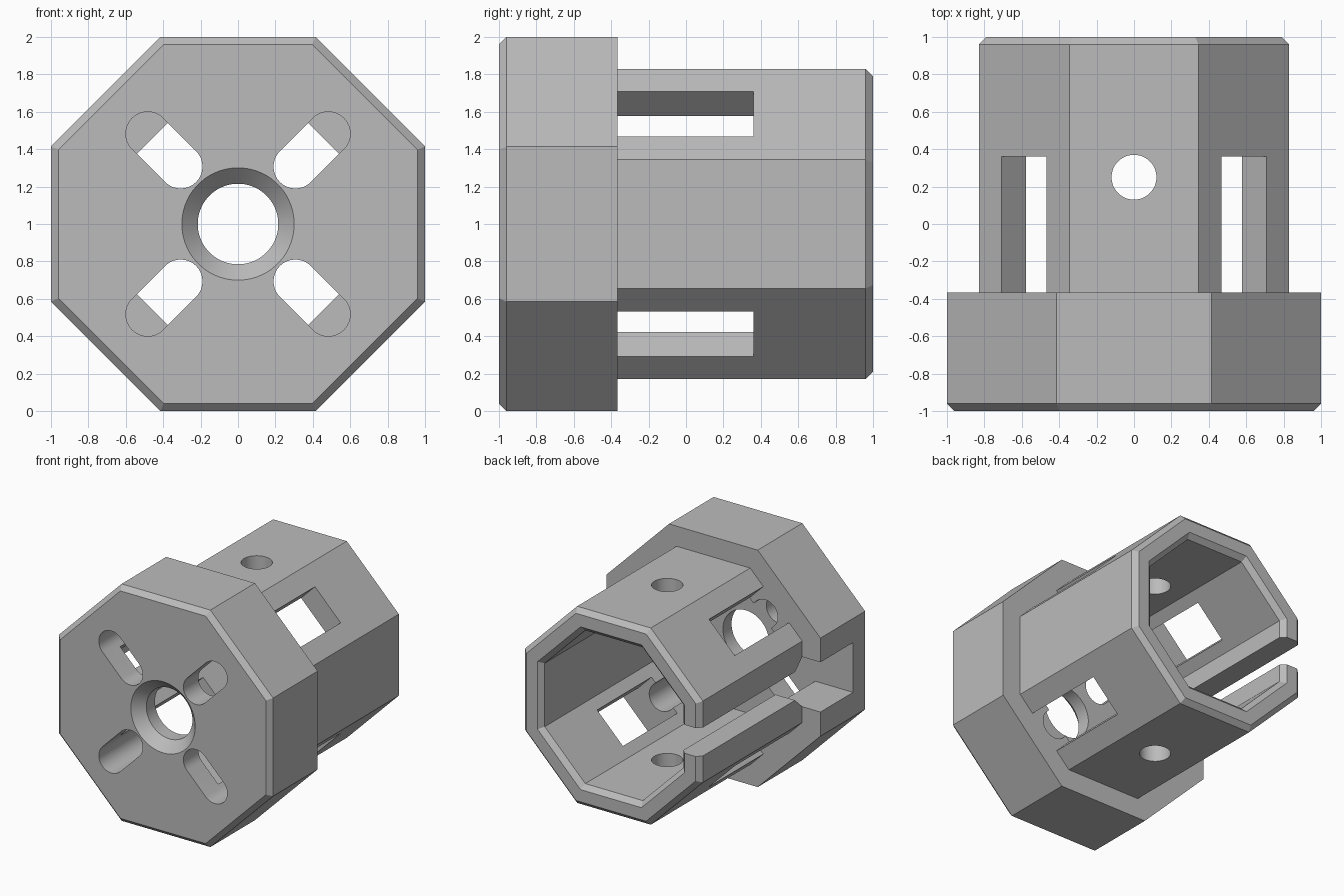
import bpy, bmesh, math
from mathutils import Vector, Matrix

if "Cube" in bpy.data.objects:
    bpy.data.objects.remove(bpy.data.objects["Cube"], do_unlink=True)

metal = bpy.data.materials.new("plain_grey")
metal.use_nodes = True
GREY = (0.5, 0.5, 0.5, 1)
metal.diffuse_color = GREY
metal.node_tree.nodes["Principled BSDF"].inputs["Base Color"].default_value = GREY

CENTRE = Vector((0, 0, 1))
STEP = -0.365        # rear face of the wide head
PLATE = -0.8         # rear face of the front plate
CAVITY = 0.647       # inner distance across half the flats


def loft(name, rings, turn=0):
    """Closed solid through rings of points, turned about the long axis."""
    bm = bmesh.new()
    loops = [[bm.verts.new(p) for p in ring] for ring in rings]
    for a, b in zip(loops, loops[1:]):
        for i in range(len(a)):
            j = (i + 1) % len(a)
            bm.faces.new((a[i], a[j], b[j], b[i]))
    bm.faces.new(loops[0])
    bm.faces.new(loops[-1])
    bmesh.ops.recalc_face_normals(bm, faces=bm.faces)
    bm.transform(Matrix.Translation(CENTRE) @ Matrix.Rotation(math.radians(turn), 4, "Y"))
    mesh = bpy.data.meshes.new(name)
    bm.to_mesh(mesh)
    bm.free()
    mesh.materials.append(metal)
    obj = bpy.data.objects.new(name, mesh)
    bpy.context.collection.objects.link(obj)
    return obj


def ring(y, flat, sides):
    """Regular polygon facing y; flat is the distance to its sides."""
    radius = flat / math.cos(math.pi / sides)
    angles = [(i + 0.5) * math.tau / sides for i in range(sides)]
    return [(radius * math.cos(a), y, radius * math.sin(a)) for a in angles]


def turned(name, profile, sides):
    return loft(name, [ring(y, r, sides) for y, r in profile])


def prism(name, outline, y0, y1, turn):
    return loft(name, [[(x, y, z) for x, z in outline] for y in (y0, y1)], turn)


# Octagonal head and body with chamfered ends
housing = turned("octagonal_housing", [(-1, 0.96), (-0.96, 1), (STEP, 1),
                                       (STEP, 0.83), (0.96, 0.83), (1, 0.79)], 8)

# Hollow interior, open at the rear with a chamfered lip
cutters = [turned("cavity_cutter", [(PLATE, CAVITY), (0.96, CAVITY), (1.06, CAVITY + 0.1)], 8)]

# Countersunk centre bore
cutters.append(turned("bore_cutter", [(-1.02, 0.32), (-0.915, 0.215), (-0.7, 0.215)], 64))

# Round-ended slots and side windows on the four diagonals
half = 0.117
arc = [math.pi * i / 16 - math.pi / 2 for i in range(17)]
stadium = [(0.683 + half * math.cos(a), half * math.sin(a)) for a in arc]
stadium += [(0.434 - half * math.cos(a), -half * math.sin(a)) for a in arc]
window = [(0.5, -0.17), (1, -0.17), (1, 0.17), (0.5, 0.17)]
for turn in (45, 135, 225, 315):
    cutters.append(prism("window_cutter", window, STEP, 0.36, turn))
    cutters.append(prism("slot_cutter", stadium, -1.1, -0.25, turn))

# Cross hole through the top and bottom walls
circle = [(0.12 * math.cos(i * math.tau / 48), 0.25 + 0.12 * math.sin(i * math.tau / 48))
          for i in range(48)]
cutters.append(loft("cross_hole_cutter", [[(x, y, z) for x, y in circle] for z in (-1.2, 1.2)]))

# Side channel: wide in the head, narrowing to a slit that runs out of the rear
upper = [(PLATE, 0.21), (STEP, 0.21), (-0.27, 0.12), (1.1, 0.12)]
channel = upper + [(y, -z) for y, z in reversed(upper)]
cutters.append(loft("channel_cutter", [[(x, y, z) for y, z in channel] for x in (-1.1, -0.5)]))

# Apply every cut and discard the cutters
bpy.context.view_layer.objects.active = housing
for cutter in cutters:
    cutter.hide_render = True
    cut = housing.modifiers.new(cutter.name, "BOOLEAN")
    cut.operation = "DIFFERENCE"
    cut.solver = "EXACT"
    cut.object = cutter
    bpy.ops.object.modifier_apply(modifier=cut.name)
    bpy.data.objects.remove(cutter, do_unlink=True)

# Smooth curved walls, keep the edges crisp
bpy.ops.object.select_all(action="DESELECT")
housing.select_set(True)
bpy.ops.object.shade_smooth_by_angle(angle=math.radians(25))
